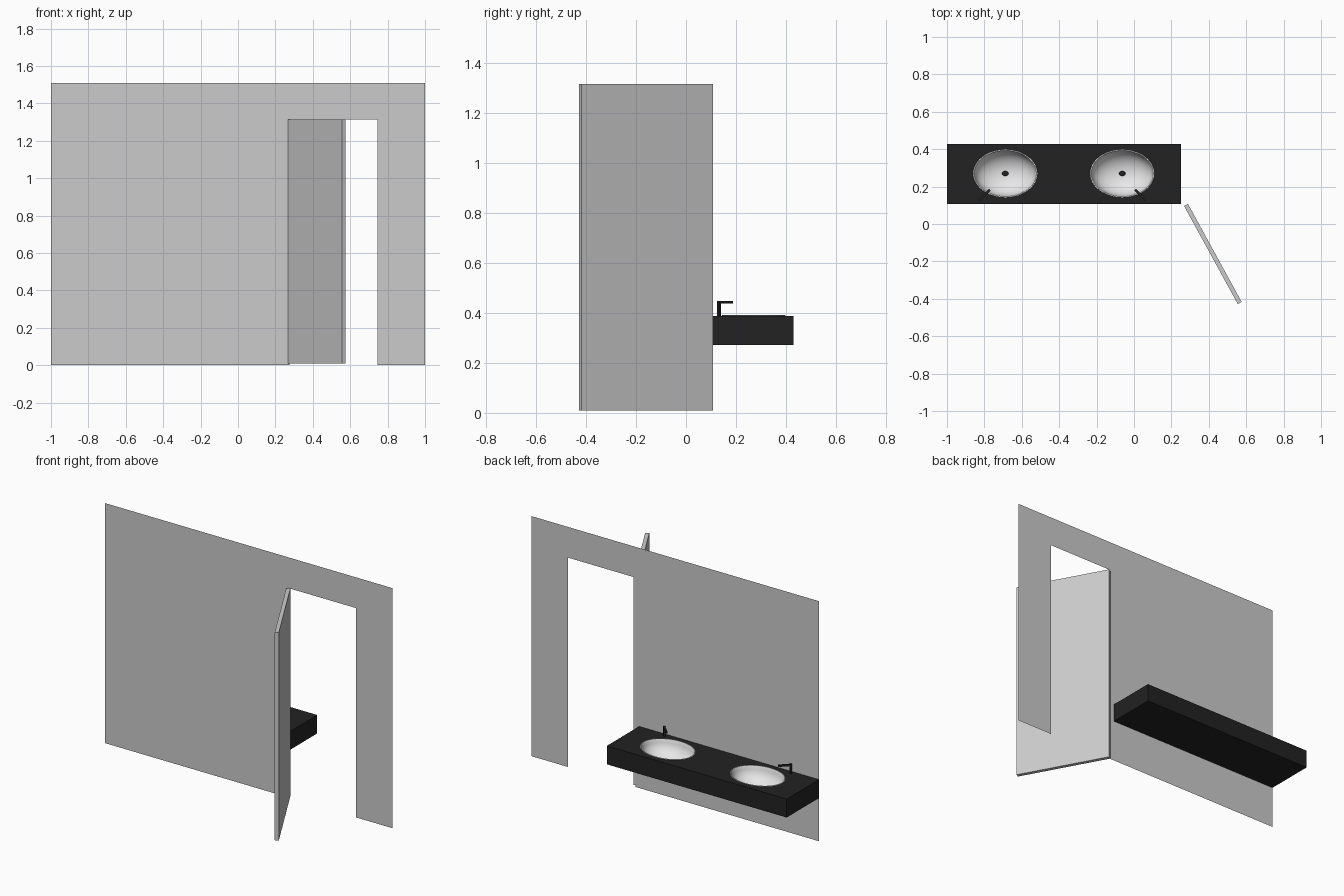
import bpy, bmesh, math
from mathutils import Matrix, Vector

if "Cube" in bpy.data.objects:
    bpy.data.objects.remove(bpy.data.objects["Cube"])


def material(name, r, g, b):
    m = bpy.data.materials.new(name)
    m.diffuse_color = (r, g, b, 1)
    m.use_nodes = True
    m.node_tree.nodes["Principled BSDF"].inputs["Base Color"].default_value = m.diffuse_color
    return m


GREY = material("wall grey", 0.6, 0.6, 0.6)
WHITE = material("basin white", 0.8, 0.8, 0.8)
BLACK = material("matt black", 0.016, 0.016, 0.016)


def finish(name, bm, mat, smooth=False):
    bmesh.ops.recalc_face_normals(bm, faces=bm.faces)
    me = bpy.data.meshes.new(name)
    bm.to_mesh(me)
    bm.free()
    me.materials.append(mat)
    ob = bpy.data.objects.new(name, me)
    bpy.context.collection.objects.link(ob)
    if smooth:
        bpy.ops.object.select_all(action='DESELECT')
        ob.select_set(True)
        bpy.context.view_layer.objects.active = ob
        bpy.ops.object.shade_smooth_by_angle(angle=math.radians(35))
    return ob


def add_box(bm, lo, hi, matrix=Matrix()):
    lo, hi = Vector(lo), Vector(hi)
    bmesh.ops.create_cube(bm, size=1, matrix=matrix @ Matrix.Translation((lo + hi) / 2)
                          @ Matrix.Diagonal((*(hi - lo), 1)))


# Wall: a thin sheet with a doorway notch
WALL_Y = 0.107
bm = bmesh.new()
outline = [(-1, 0), (0.275, 0), (0.275, 1.315), (0.745, 1.315),
           (0.745, 0), (1, 0), (1, 1.508), (-1, 1.508)]
bm.faces.new([bm.verts.new((x, WALL_Y, z)) for x, z in outline])
finish("wall", bm, GREY)

# Door: open slab swung out to the front
bm = bmesh.new()
angle = math.atan2(-0.524, 0.287)
hinge = Matrix.Translation((0.278, 0.102, 0)) @ Matrix.Rotation(angle, 4, 'Z')
add_box(bm, (0, -0.0118, 0.01), (0.598, 0.0118, 1.315), hinge)
finish("door", bm, GREY)

# Washstand counter: box whose top has two oval openings
X0, X1, Y0, Y1, Z0, Z1 = -1.0, 0.25, 0.108, 0.429, 0.272, 0.388
BASINS = (-0.688, -0.063)
BY, RX, RY, SEG = 0.27, 0.172, 0.128, 48


def oval(bm, cx, scale, z):
    return [bm.verts.new((cx + RX * scale * math.cos(2 * math.pi * i / SEG),
                          BY + RY * scale * math.sin(2 * math.pi * i / SEG), z))
            for i in range(SEG)]


bm = bmesh.new()
add_box(bm, (X0, Y0, Z0), (X1, Y1, Z1))
bm.faces.ensure_lookup_table()
top = max(bm.faces, key=lambda f: f.calc_center_median().z)
edges = list(top.edges)
bmesh.ops.delete(bm, geom=[top], context='FACES_ONLY')
for cx in BASINS:
    ring = oval(bm, cx, 0.985, Z1)
    edges += [bm.edges.new((ring[i], ring[(i + 1) % SEG])) for i in range(SEG)]
bmesh.ops.triangle_fill(bm, edges=edges, use_beauty=True, normal=(0, 0, 1))
finish("counter", bm, BLACK)

# Basins: rounded rim, then an oval bowl down to the drain
profile = [(0.985, Z1), (1.0, Z1 + 0.001), (0.995, Z1 + 0.004), (0.965, Z1 + 0.004), (0.945, Z1 - 0.002)]
DEPTH = 0.098
for k in range(1, 11):
    a = k / 10 * math.radians(84)
    profile.append((0.935 * math.cos(a), Z1 - 0.004 - DEPTH * math.sin(a)))

for side, cx in zip(("left", "right"), BASINS):
    bm = bmesh.new()
    rings = [oval(bm, cx, s, z) for s, z in profile]
    for a, b in zip(rings, rings[1:]):
        for i in range(SEG):
            j = (i + 1) % SEG
            bm.faces.new((a[i], a[j], b[j], b[i]))
    bm.faces.new(rings[-1])
    finish(side + "_basin", bm, WHITE, True)

    # Drain cap
    bm = bmesh.new()
    bmesh.ops.create_cone(bm, cap_ends=True, segments=24, radius1=0.105, radius2=0.09, depth=0.005,
                          matrix=Matrix.Translation((cx, BY, Z1 - 0.004 - DEPTH + 0.003))
                          @ Matrix.Diagonal((RX, RY, 1, 1)))
    finish(side + "_drain", bm, BLACK, True)

# Taps: square post and spout turned towards each basin
for side, x, turn in (("left", -0.822, -45), ("right", 0.058, 45)):
    bm = bmesh.new()
    m = Matrix.Translation((x, 0.132, 0)) @ Matrix.Rotation(math.radians(turn), 4, 'Z')
    add_box(bm, (-0.006, -0.006, Z1 - 0.002), (0.006, 0.006, 0.437), m)
    add_box(bm, (-0.006, -0.006, 0.437), (0.006, 0.073, 0.447), m)
    finish(side + "_tap", bm, BLACK)
